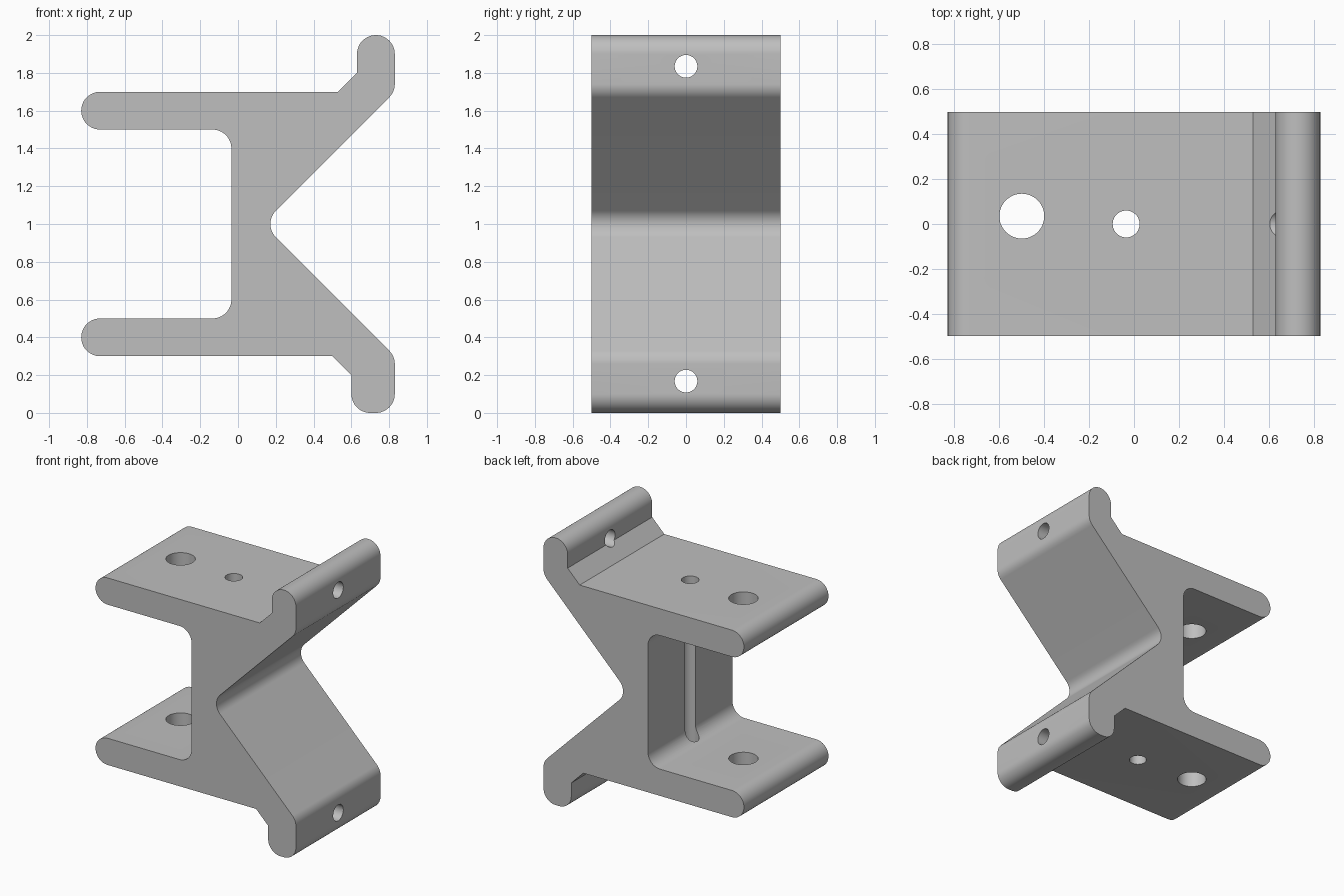
import bpy, bmesh
from math import sin, pi
from mathutils import Vector, Matrix

if "Cube" in bpy.data.objects:
    bpy.data.objects.remove(bpy.data.objects["Cube"], do_unlink=True)

grey = bpy.data.materials.new("plain_grey")
grey.use_nodes = True
grey.diffuse_color = (0.52, 0.52, 0.52, 1)
grey.node_tree.nodes["Principled BSDF"].inputs["Base Color"].default_value = grey.diffuse_color

R = 0.1          # fillet radius used on every rounded corner
DEPTH = 1.0
STEPS = 12


def add_object(name, bm):
    mesh = bpy.data.meshes.new(name)
    bmesh.ops.recalc_face_normals(bm, faces=bm.faces)
    bm.to_mesh(mesh)
    bm.free()
    mesh.materials.append(grey)
    obj = bpy.data.objects.new(name, mesh)
    bpy.context.collection.objects.link(obj)
    return obj


def fillet(corners):
    """Replace each rounded corner with an arc tangent to both sides."""
    out = []
    for i, (x, z, rounded) in enumerate(corners):
        p = Vector((x, z))
        if not rounded:
            out.append(p)
            continue
        a = (Vector(corners[i - 1][:2]) - p).normalized()
        b = (Vector(corners[(i + 1) % len(corners)][:2]) - p).normalized()
        half = a.angle(b) / 2
        centre = p + (a + b).normalized() * (R / sin(half))
        start = p + a * (a.dot(centre - p)) - centre
        end = p + b * (b.dot(centre - p)) - centre
        sweep = pi - 2 * half
        for k in range(STEPS + 1):
            t = k / STEPS
            out.append(centre + (start * sin((1 - t) * sweep) + end * sin(t * sweep)) / sin(sweep))
    return [p for i, p in enumerate(out) if (p - out[i - 1]).length > 1e-4]


# Side profile of the bracket: x, z, rounded
profile = [
    (-0.83, 1.7, 1), (0.53, 1.7, 0), (0.63, 1.8, 0), (0.63, 2.0, 1),
    (0.83, 2.0, 1), (0.83, 1.7, 1), (0.13, 1.0, 1), (0.83, 0.3, 1),
    (0.83, 0.0, 1), (0.6, 0.0, 1), (0.6, 0.2, 0), (0.5, 0.3, 0),
    (-0.83, 0.3, 1), (-0.83, 0.5, 1), (-0.035, 0.5, 1),
    (-0.035, 1.5, 1), (-0.83, 1.5, 1),
]
bm = bmesh.new()
face = bm.faces.new([bm.verts.new((p.x, -DEPTH / 2, p.y)) for p in fillet(profile)])
sides = bmesh.ops.extrude_face_region(bm, geom=[face], use_keep_orig=True)["geom"]
bmesh.ops.translate(bm, vec=(0, DEPTH, 0),
                    verts=[v for v in sides if isinstance(v, bmesh.types.BMVert)])
bracket = add_object("bracket", bm)


def drill(centre, radius, length, axis):
    """Cut a round hole through the bracket along z or x."""
    matrix = Matrix.Translation(centre)
    if axis == "X":
        matrix = matrix @ Matrix.Rotation(pi / 2, 4, "Y")
    bm = bmesh.new()
    bmesh.ops.create_cone(bm, cap_ends=True, segments=48, radius1=radius,
                          radius2=radius, depth=length, matrix=matrix)
    cutter = add_object("hole_cutter", bm)
    cutter.hide_render = True
    mod = bracket.modifiers.new("hole", "BOOLEAN")
    mod.operation = "DIFFERENCE"
    mod.solver = "EXACT"
    mod.object = cutter
    bpy.ops.object.modifier_apply(modifier=mod.name)
    bpy.data.objects.remove(cutter, do_unlink=True)


bpy.ops.object.select_all(action="DESELECT")
bracket.select_set(True)
bpy.context.view_layer.objects.active = bracket

# Vertical holes through both plates, the smaller one grooving the web
drill((-0.5, 0.035, 1), 0.1, 3, "Z")
drill((-0.035, 0, 1), 0.06, 3, "Z")
# Cross holes through the upper and lower lips
for z in (1.835, 0.168):
    drill((0.75, 0, z), 0.06, 0.6, "X")

bpy.ops.object.shade_smooth_by_angle(angle=pi / 6)
